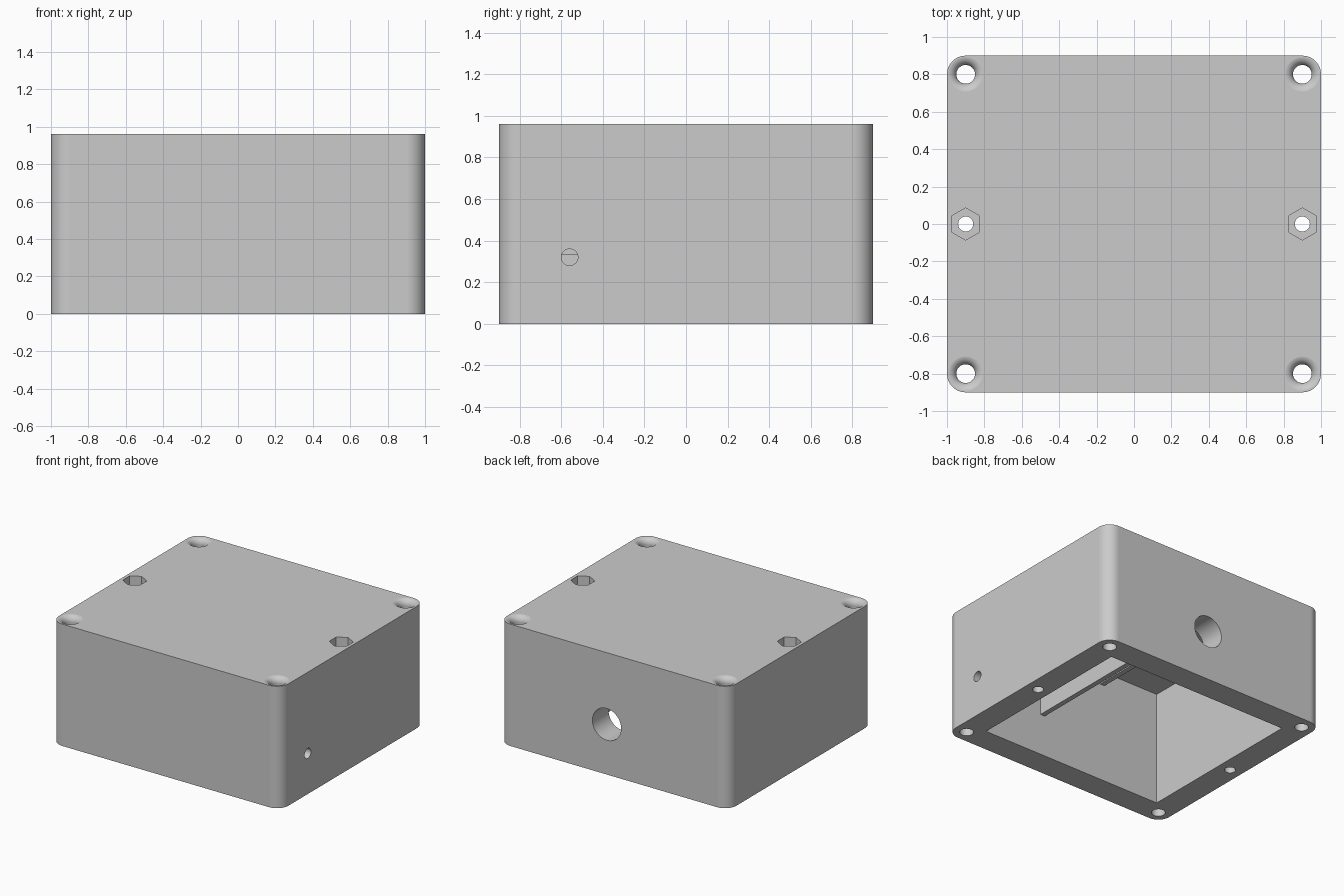
import bpy, bmesh, math
from mathutils import Matrix

if "Cube" in bpy.data.objects:
    bpy.data.objects.remove(bpy.data.objects["Cube"])

WIDTH, DEPTH, HEIGHT = 2.0, 1.8, 0.96
CORNER = 0.1
CEILING = 0.9
INNER_X, INNER_Y = 0.8, 0.7

plastic = bpy.data.materials.new("grey_plastic")
plastic.use_nodes = True
plastic.diffuse_color = (0.6, 0.6, 0.6, 1)
plastic.node_tree.nodes["Principled BSDF"].inputs["Base Color"].default_value = (0.6, 0.6, 0.6, 1)


def add_object(name, bm):
    bmesh.ops.recalc_face_normals(bm, faces=bm.faces)
    mesh = bpy.data.meshes.new(name)
    bm.to_mesh(mesh)
    bm.free()
    obj = bpy.data.objects.new(name, mesh)
    bpy.context.collection.objects.link(obj)
    mesh.materials.append(plastic)
    return obj


def box(name, lo, hi):
    bm = bmesh.new()
    bmesh.ops.create_cube(bm, size=1)
    for v in bm.verts:
        v.co = [lo[i] + (v.co[i] + 0.5) * (hi[i] - lo[i]) for i in range(3)]
    return add_object(name, bm)


def rod(name, radius, length, centre, sides=48, turn=Matrix()):
    bm = bmesh.new()
    bmesh.ops.create_cone(bm, cap_ends=True, segments=sides, radius1=radius, radius2=radius,
                          depth=length, matrix=Matrix.Translation(centre) @ turn)
    return add_object(name, bm)


def lathe(name, profile, x, y, steps=48):
    bm = bmesh.new()
    verts = [bm.verts.new((r, 0, z)) for r, z in profile]
    edges = [bm.edges.new(pair) for pair in zip(verts, verts[1:])]
    bmesh.ops.spin(bm, geom=verts + edges, cent=(0, 0, 0), axis=(0, 0, 1),
                   angle=math.tau, steps=steps, use_duplicate=False)
    bmesh.ops.remove_doubles(bm, verts=bm.verts, dist=1e-5)
    bmesh.ops.translate(bm, verts=bm.verts, vec=(x, y, 0))
    return add_object(name, bm)


def cut(target, cutter):
    cutter.hide_render = True
    mod = target.modifiers.new("cut", "BOOLEAN")
    mod.operation = "DIFFERENCE"
    mod.solver = "EXACT"
    mod.object = cutter
    bpy.context.view_layer.objects.active = target
    bpy.ops.object.modifier_apply(modifier=mod.name)
    bpy.data.objects.remove(cutter)


# Outer shell: rounded rectangle pulled up
bm = bmesh.new()
outline = []
for quarter, (sx, sy) in enumerate([(1, 1), (-1, 1), (-1, -1), (1, -1)]):
    for step in range(13):
        a = (quarter + step / 12) * math.pi / 2
        outline.append(bm.verts.new((sx * (WIDTH / 2 - CORNER) + CORNER * math.cos(a),
                                     sy * (DEPTH / 2 - CORNER) + CORNER * math.sin(a), 0)))
base = bm.faces.new(outline)
top = bmesh.ops.extrude_face_region(bm, geom=[base], use_keep_orig=True)["geom"]
bmesh.ops.translate(bm, vec=(0, 0, HEIGHT), verts=[v for v in top if isinstance(v, bmesh.types.BMVert)])
housing = add_object("housing", bm)

# Cavity open at the bottom
cut(housing, box("cavity_cutter", (-INNER_X, -INNER_Y, -0.2), (INNER_X, INNER_Y, CEILING)))

# Corner screw holes with a rounded mouth
bore, mouth = 0.05, 0.048
profile = [(0, -0.1), (bore, -0.1)]
for step in range(9):
    a = step / 8 * math.pi / 2
    profile.append((bore + mouth * (1 - math.cos(a)), HEIGHT - mouth + mouth * math.sin(a) + 0.0005))
profile += [(bore + mouth, 1.1), (0, 1.1)]
for sx in (-1, 1):
    for sy in (-1, 1):
        cut(housing, lathe("screw_cutter", profile, sx * 0.9, sy * 0.8))

# Side bolt holes with hexagonal nut pockets
for sx in (-1, 1):
    cut(housing, rod("bolt_cutter", 0.04, 3, (sx * 0.9, 0, 0.5), 32))
    cut(housing, rod("nut_cutter", 0.086, 0.4, (sx * 0.9, 0, HEIGHT + 0.1), 6))

# Cable hole in the back wall, small hole in the left wall
cut(housing, rod("cable_cutter", 0.125, 0.6, (0.06, 0.9, 0.395), 64, Matrix.Rotation(math.pi / 2, 4, "X")))
cut(housing, rod("lead_cutter", 0.04, 0.5, (1, -0.56, 0.32), 32, Matrix.Rotation(math.pi / 2, 4, "Y")))

# Smooth rounds, crisp edges
bpy.ops.object.select_all(action="DESELECT")
housing.select_set(True)
bpy.context.view_layer.objects.active = housing
bpy.ops.object.shade_smooth_by_angle(angle=math.radians(30))
weighted = housing.modifiers.new("weighted_normals", "WEIGHTED_NORMAL")
weighted.keep_sharp = True

# Inner ribs hanging from the ceiling
for name, x, low in (("deep_rib", 0.27, 0.33), ("shallow_rib", -0.29, 0.79)):
    box(name, (x - 0.02, -INNER_Y - 0.01, low), (x + 0.02, INNER_Y + 0.01, CEILING + 0.01))
